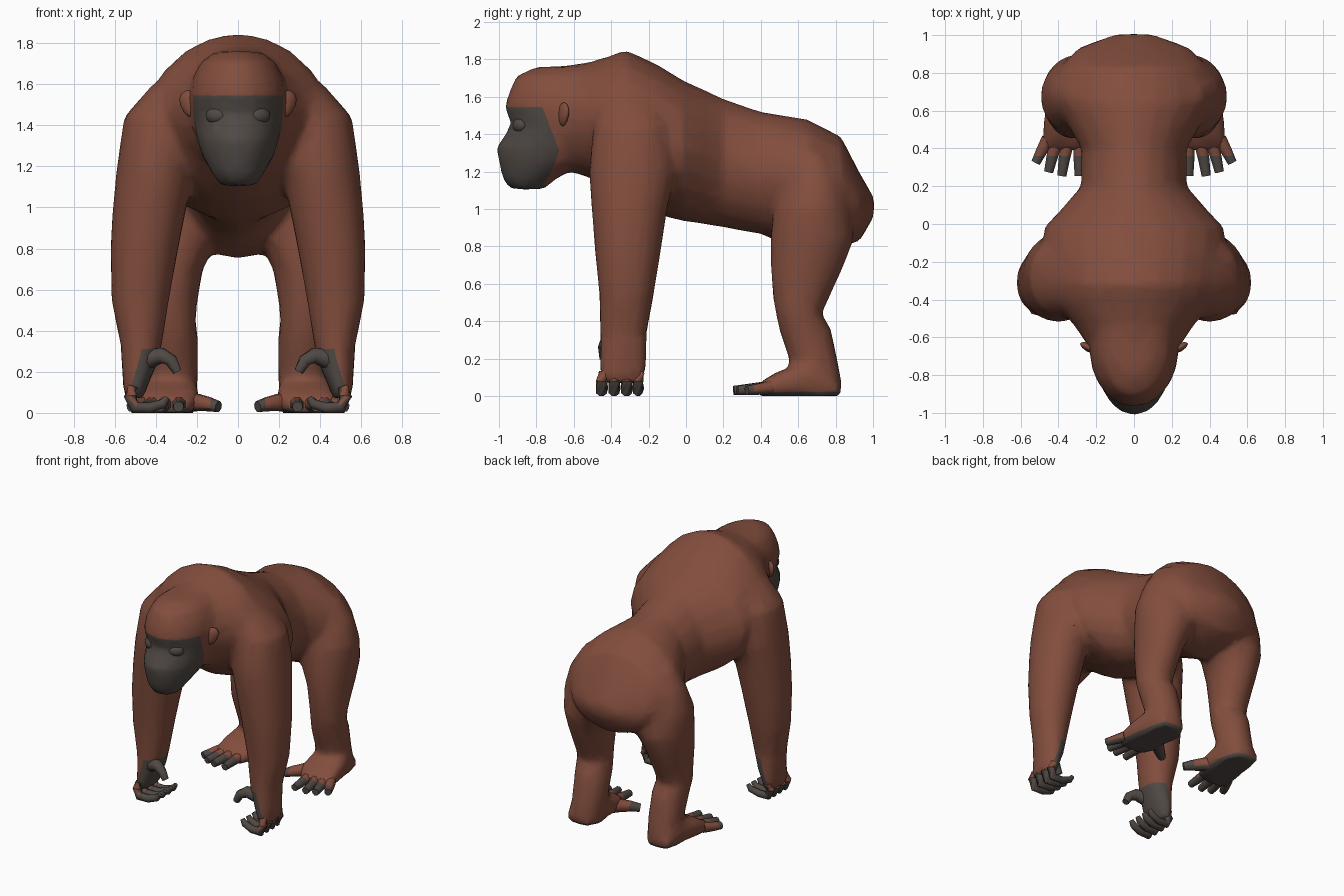
import bpy, bmesh, math
from mathutils import Vector, Matrix

if "Cube" in bpy.data.objects:
    bpy.data.objects.remove(bpy.data.objects["Cube"])


def material(name, rgb):
    m = bpy.data.materials.new(name)
    m.diffuse_color = (*rgb, 1)
    m.use_nodes = True
    m.node_tree.nodes["Principled BSDF"].inputs["Base Color"].default_value = m.diffuse_color
    return m


FUR = material("red_brown_fur", (0.225, 0.076, 0.047))
SKIN = material("dark_grey_skin", (0.08, 0.066, 0.058))


def skin_rings(bm, rings):
    """Bridge rings of points and cap both ends."""
    loops = [[bm.verts.new(p) for p in r] for r in rings]
    n = len(loops[0])
    faces = [bm.faces.new((a[i], a[(i + 1) % n], b[(i + 1) % n], b[i]))
             for a, b in zip(loops, loops[1:]) for i in range(n)]
    faces += [bm.faces.new(loops[0]), bm.faces.new(loops[-1])]
    bmesh.ops.recalc_face_normals(bm, faces=faces)


def loft(bm, rows, axis, side=1, power=0.85, n=20):
    """Rows: (position, x0, x1, u0, u1); u is y for axis z and z for axis y."""
    rings = []
    for p, x0, x1, u0, u1 in rows:
        ring = []
        for i in range(n):
            a = 2 * math.pi * i / n
            c, s = (math.copysign(abs(f(a)) ** power, f(a)) for f in (math.cos, math.sin))
            x = side * ((x0 + x1) / 2 + c * (x1 - x0) / 2)
            u = (u0 + u1) / 2 + s * (u1 - u0) / 2
            ring.append((x, p, u) if axis == "y" else (x, u, p))
        rings.append(ring)
    skin_rings(bm, rings)


def tube(bm, pts, radii, side=1, n=8):
    """Tapered tube along a short path."""
    pts = [Vector((p[0] * side, p[1], p[2])) for p in pts]
    rings = []
    for i, (p, r) in enumerate(zip(pts, radii)):
        d = (pts[min(i + 1, len(pts) - 1)] - pts[max(i - 1, 0)]).normalized()
        q = d.to_track_quat("Z", "Y")
        rings.append([p + q @ Vector((r * math.cos(2 * math.pi * (k + .5) / n),
                                      r * math.sin(2 * math.pi * (k + .5) / n), 0)) for k in range(n)])
    skin_rings(bm, rings)


def finish(bm, name, rule=lambda f: 0, angle=60):
    for v in bm.verts:
        v.co.z = max(v.co.z, 0)
    for f in bm.faces:
        f.material_index = rule(f)
    me = bpy.data.meshes.new(name)
    bm.to_mesh(me)
    bm.free()
    ob = bpy.data.objects.new(name, me)
    bpy.context.collection.objects.link(ob)
    me.materials.append(FUR)
    me.materials.append(SKIN)
    bpy.ops.object.select_all(action="DESELECT")
    ob.select_set(True)
    bpy.context.view_layer.objects.active = ob
    bpy.ops.object.shade_smooth_by_angle(angle=math.radians(angle))
    return ob


def cut(bm, co, no, near):
    """Split faces along a plane where the colour changes."""
    faces = [f for f in bm.faces if near(f.calc_center_median())]
    geom = faces + list({e for f in faces for e in f.edges}) + list({v for f in faces for v in f.verts})
    bmesh.ops.bisect_plane(bm, geom=geom, plane_co=co, plane_no=no, dist=0.002)


bm = bmesh.new()

# Torso, from neck to rump: (y, bottom, top, half width)
torso = [(-0.74, 1.24, 1.755, .205), (-0.63, 1.20, 1.77, .255), (-0.52, 1.17, 1.785, .33),
         (-0.42, 1.10, 1.815, .42), (-0.32, 1.03, 1.85, .45), (-0.15, .97, 1.77, .48),
         (-.02, .935, 1.69, .48), (.09, .92, 1.64, .375), (.2, .90, 1.59, .28), (.4, .865, 1.52, .28),
         (.52, .81, 1.50, .35), (.65, .75, 1.48, .42), (.83, .79, 1.385, .39), (.93, .83, 1.19, .30),
         (1.005, .96, 1.06, .10)]
loft(bm, [(y, -w, w, b, t) for y, b, t, w in torso], "y", power=1.08)

# Head: (z, half width, front, back)
head = [(1.105, .085, -.94, -.76), (1.17, .13, -.985, -.68), (1.25, .175, -1.0, -.52),
        (1.33, .20, -1.015, -.42), (1.40, .215, -.965, -.36), (1.46, .23, -.935, -.36),
        (1.54, .238, -.972, -.36), (1.63, .222, -.945, -.36), (1.71, .18, -.91, -.36), (1.76, .11, -.80, -.36)]
loft(bm, [(z, -w, w, f, b) for z, w, f, b in head], "z", power=1)

arm = [(1.75, .08, .21, -.40, -.24), (1.59, .12, .425, -.46, -.14), (1.44, .18, .555, -.495, -.07),
       (1.2, .21, .59, -.52, -.05), (1.0, .25, .61, -.505, -.1), (.8, .29, .622, -.49, -.13),
       (.55, .335, .617, -.465, -.17), (.33, .37, .572, -.46, -.21), (.22, .40, .565, -.46, -.21),
       (.13, .44, .56, -.465, -.215), (.07, .46, .55, -.45, -.23)]
leg = [(1.30, .1, .36, .56, .78), (1.15, .1, .45, .52, .85), (1.0, .08, .495, .465, .88),
       (.84, .1, .49, .45, .90), (.7, .17, .475, .45, .845), (.52, .20, .455, .465, .765),
       (.44, .205, .455, .48, .725), (.36, .195, .445, .495, .775), (.2, .195, .435, .55, .81),
       (.06, .2, .44, .56, .835), (-.008, .21, .43, .57, .825)]
foot = [(.82, .24, .42, -.008, .08), (.7, .2, .45, -.008, .19), (.57, .19, .475, -.008, .16),
        (.48, .19, .485, -.008, .125), (.39, .24, .485, -.005, .07)]
for s in (1, -1):
    loft(bm, arm, "z", s, power=0.95)
    loft(bm, leg, "z", s, power=1)
    loft(bm, foot, "y", s, power=0.65)

# Fuse the parts into one continuous body
me = bpy.data.meshes.new("blend_source")
bm.to_mesh(me)
bm.free()
src = bpy.data.objects.new("blend_source", me)
bpy.context.collection.objects.link(src)
mod = src.modifiers.new("fuse", "REMESH")
mod.mode, mod.voxel_size = "VOXEL", 0.018
mod = src.modifiers.new("soften", "SMOOTH")
mod.factor, mod.iterations = 0.5, 12
mod = src.modifiers.new("reduce", "DECIMATE")
mod.ratio, mod.use_symmetry, mod.symmetry_axis = 0.08, True, "X"
fused = bpy.data.meshes.new_from_object(src.evaluated_get(bpy.context.evaluated_depsgraph_get()))
bpy.data.objects.remove(src)
bm = bmesh.new()
bm.from_mesh(fused)

# Colour borders: face mask, palms and soles
CHEEK, CHEEK_N = Vector((0, -.765, 1.54)), Vector((0, .24, .09))
JAW, JAW_N = Vector((0, -.675, 1.30)), Vector((0, .16, -.08))
PALM, PALM_N = Vector((.465, 0, .31)), Vector((.26, 0, .08))
in_head = lambda c: c.y < -.55 and c.z > 1.0 and abs(c.x) < .27
in_hand = lambda c: c.y < 0 and c.z < .5
in_foot = lambda c: c.y > .2 and c.z < .2
cut(bm, (0, 0, 1.545), (0, 0, 1), in_head)
cut(bm, CHEEK, CHEEK_N, in_head)
cut(bm, JAW, JAW_N, in_head)
cut(bm, (0, 0, .31), (0, 0, 1), in_hand)
cut(bm, (0, 0, .022), (0, 0, 1), in_foot)
for s in (1, -1):
    flip = Vector((s, 1, 1))
    cut(bm, PALM * flip, PALM_N * flip, lambda c: in_hand(c) and c.z < .31 and c.x * s > 0)


def body_colour(f):
    c = f.calc_center_median()
    if in_head(c):
        return int(c.z < 1.545 and (c - CHEEK).dot(CHEEK_N) < 0 and (c - JAW).dot(JAW_N) < 0)
    if in_hand(c):
        c.x = abs(c.x)
        return int(c.z < .31 and (c - PALM).dot(PALM_N) < 0)
    return int(in_foot(c) and c.z < .022)


finish(bm, "body", body_colour, 75)

# Curled fingers, thumbs and toes on both sides
for s, label in ((1, "left"), (-1, "right")):
    bm = bmesh.new()
    for i, y in enumerate((-.44, -.373, -.306, -.246)):
        r = .031 - .003 * (i == 3)
        tube(bm, [(.51, y, .125), (.525, y - .01, .08), (.503, y - .012, .025), (.43, y - .01, .024),
                  (.365, y, .045), (.345, y, .075)], [r * .9, r, r, r * .9, r * .8, r * .55], s)
    finish(bm, label + "_fingers",
           lambda f: int(f.calc_center_median().z < .06 or abs(f.calc_center_median().x) < .5))

    bm = bmesh.new()
    tube(bm, [(.44, -.40, .26), (.37, -.425, .28), (.325, -.44, .255), (.295, -.44, .20)],
         [.05, .04, .032, .024], s)
    finish(bm, label + "_thumb", lambda f: 1)

    bm = bmesh.new()
    toes = [((.455, .45), (.49, .385), (.52, .325)), ((.41, .44), (.435, .35), (.452, .275)),
            ((.35, .44), (.37, .34), (.382, .255)), ((.285, .45), (.29, .34), (.29, .255))]
    for a, b, c in toes:
        tube(bm, [(*a, .045), (*b, .036), (*c, .030)], [.038, .032, .026], s)
    tube(bm, [(.27, .56, .055), (.2, .49, .05), (.145, .445, .042), (.095, .41, .03)],
         [.055, .045, .037, .028], s)

    def toe_colour(f):
        c = f.calc_center_median()
        return int(c.z < .022 or (c.y < .36 and abs(c.x) > .2) or abs(c.x) < .135)
    cut(bm, (0, .36, 0), (0, 1, 0), lambda c: True)
    cut(bm, (0, 0, .022), (0, 0, 1), lambda c: True)
    cut(bm, (s * .135, 0, 0), (1, 0, 0), lambda c: True)
    finish(bm, label + "_toes", toe_colour)

    # Ear: a flattened shell flaring outward, wider at the top
    bm = bmesh.new()
    bmesh.ops.create_uvsphere(bm, u_segments=10, v_segments=6, radius=1)
    for v in bm.verts:
        v.co.x *= 1 + .3 * v.co.z
    bm.transform(Matrix.Translation((s * .24, -.655, 1.505)) @ Matrix.Rotation(s * .5, 4, "Z")
                 @ Matrix.Rotation(s * .2, 4, "Y") @ Matrix.Diagonal((.046, .022, .066, 1)))
    finish(bm, label + "_ear")

    # Eye: a shallow almond bulge
    bm = bmesh.new()
    bmesh.ops.create_uvsphere(bm, u_segments=12, v_segments=8, radius=1,
                              matrix=Matrix.Translation((s * .107, -.888, 1.447))
                              @ Matrix.Rotation(s * .5, 4, "Z") @ Matrix.Diagonal((.056, .034, .04, 1)))
    finish(bm, label + "_eye", lambda f: 1)
